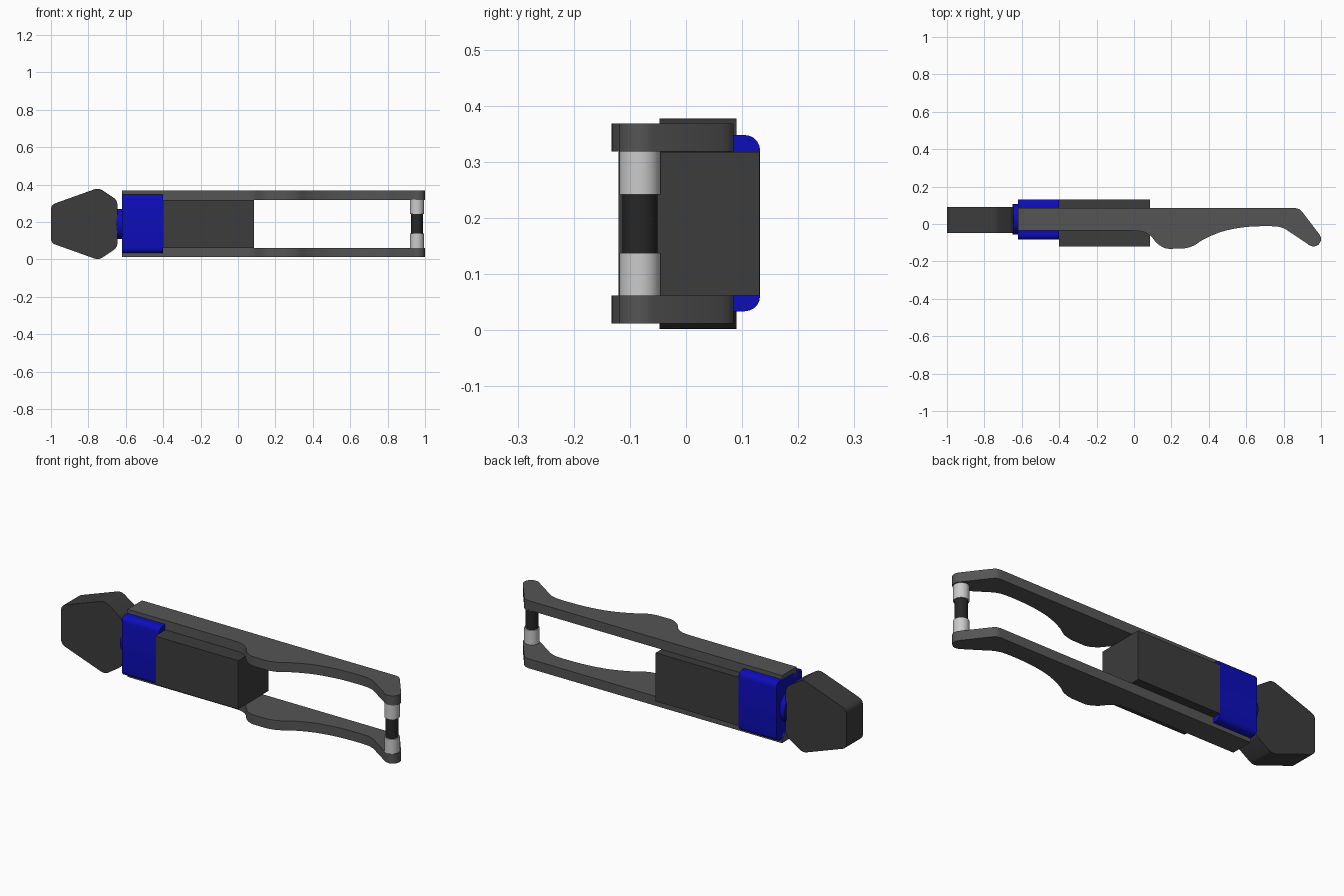
import bpy, bmesh, math
from mathutils import Vector, Matrix

if "Cube" in bpy.data.objects:
    bpy.data.objects.remove(bpy.data.objects["Cube"])

ZC = 0.19  # mirror height of the whole tool


def material(name, rgb):
    m = bpy.data.materials.new(name)
    m.diffuse_color = (*rgb, 1)
    m.use_nodes = True
    m.node_tree.nodes["Principled BSDF"].inputs["Base Color"].default_value = m.diffuse_color
    return m


DARK = material("dark_grey", (0.045, 0.045, 0.045))
GREY = material("mid_grey", (0.09, 0.09, 0.09))
BLACK = material("black", (0.02, 0.02, 0.02))
WHITE = material("light_grey", (0.6, 0.6, 0.6))
BLUE = material("blue", (0.004, 0.004, 0.5))


def finish(name, bm, mat):
    bmesh.ops.recalc_face_normals(bm, faces=bm.faces)
    me = bpy.data.meshes.new(name)
    bm.to_mesh(me)
    bm.free()
    ob = bpy.data.objects.new(name, me)
    bpy.context.collection.objects.link(ob)
    me.materials.append(mat)
    bpy.context.view_layer.objects.active = ob
    ob.select_set(True)
    bpy.ops.object.shade_smooth_by_angle(angle=math.radians(30))
    ob.select_set(False)
    return ob


def prism(name, pts, axis, a, b, mat, round_corners=0):
    """Extrude a 2D profile along an axis from a to b, rounding its corners."""
    place = {'x': lambda u, v, t: (t, u, v),
             'y': lambda u, v, t: (u, t, v),
             'z': lambda u, v, t: (u, v, t)}[axis]
    bm = bmesh.new()
    face = bm.faces.new([bm.verts.new(place(u, v, a)) for u, v in pts])
    if round_corners:
        bmesh.ops.bevel(bm, geom=bm.verts[:], offset=round_corners,
                        segments=5, profile=0.5, affect='VERTICES')
    ext = bmesh.ops.extrude_face_region(bm, geom=bm.faces[:])
    shift = Vector(place(0, 0, b)) - Vector(place(0, 0, a))
    bmesh.ops.translate(bm, vec=shift,
                        verts=[v for v in ext['geom'] if isinstance(v, bmesh.types.BMVert)])
    return finish(name, bm, mat)


def rect(u0, u1, v0, v1):
    return [(u0, v0), (u1, v0), (u1, v1), (u0, v1)]


def cylinder(name, centre, radius, depth, mat, along_x=False):
    bm = bmesh.new()
    m = Matrix.Translation(centre)
    if along_x:
        m = m @ Matrix.Rotation(math.pi / 2, 4, 'Y')
    bmesh.ops.create_cone(bm, cap_ends=True, segments=48, radius1=radius,
                          radius2=radius, depth=depth, matrix=m)
    return finish(name, bm, mat)


def spline(pts, steps=6):
    """Smooth curve through the points (first and last kept)."""
    p = [Vector(q) for q in pts]
    p = [p[0]] + p + [p[-1]]
    out = []
    for i in range(1, len(p) - 2):
        for s in range(steps):
            t = s / steps
            a, b, c, d = p[i - 1:i + 3]
            out.append(0.5 * (2 * b + (c - a) * t + (2 * a - 5 * b + 4 * c - d) * t ** 2
                              + (3 * b - a - 3 * c + d) * t ** 3))
    return [tuple(q) for q in out + [p[-1]]]


# faceted knob at the rear end
prism("end_knob", [(-1, 0.088), (-0.745, -0.003), (-0.645, 0.063),
                   (-0.645, 0.317), (-0.745, 0.383), (-1, 0.292)],
      'y', -0.047, 0.09, DARK, 0.022)

# neck disc and blue collar
cylinder("neck_disc", (-0.625, 0.025, ZC), 0.081, 0.05, BLUE, along_x=True)
prism("collar", rect(-0.083, 0.132, 0.034, 0.348), 'x', -0.62, -0.4, BLUE, 0.027)

# block held between the arms
prism("centre_block", rect(-0.4, 0.085, 0.062, 0.318), 'y', -0.12, 0.131, DARK)

# arm outline: straight back, curved grip edge, rounded hooked tip
grip = spline([(0.72, -0.011), (0.6, -0.016), (0.48, -0.038), (0.38, -0.078),
               (0.32, -0.115), (0.27, -0.13), (0.22, -0.132), (0.17, -0.13),
               (0.125, -0.105), (0.09, -0.065), (0.05, -0.042), (0.0, -0.036)])
tip = [(0.96 + 0.04 * math.cos(math.radians(a)), -0.08 + 0.04 * math.sin(math.radians(a)))
       for a in range(30, -131, -16)]
shoulder = spline([(0.86, 0.085), (0.882, 0.08), (0.9, 0.064)], 4)
under = spline([(0.83, -0.041), (0.805, -0.025), (0.77, -0.014)], 4)
outline = [(-0.62, 0.085)] + shoulder + tip + under + grip + [(-0.62, -0.036)]
for label, z0 in (("lower", 0.012), ("upper", 0.319)):
    prism(label + "_arm", outline, 'z', z0, z0 + 0.05, GREY)

# cross pin with two light sleeves
cylinder("pin_core", (0.957, -0.082, ZC), 0.031, 0.26, BLACK)
for label, s in (("lower", -1), ("upper", 1)):
    cylinder(label + "_sleeve", (0.957, -0.082, ZC + s * 0.091), 0.037, 0.078, WHITE)
